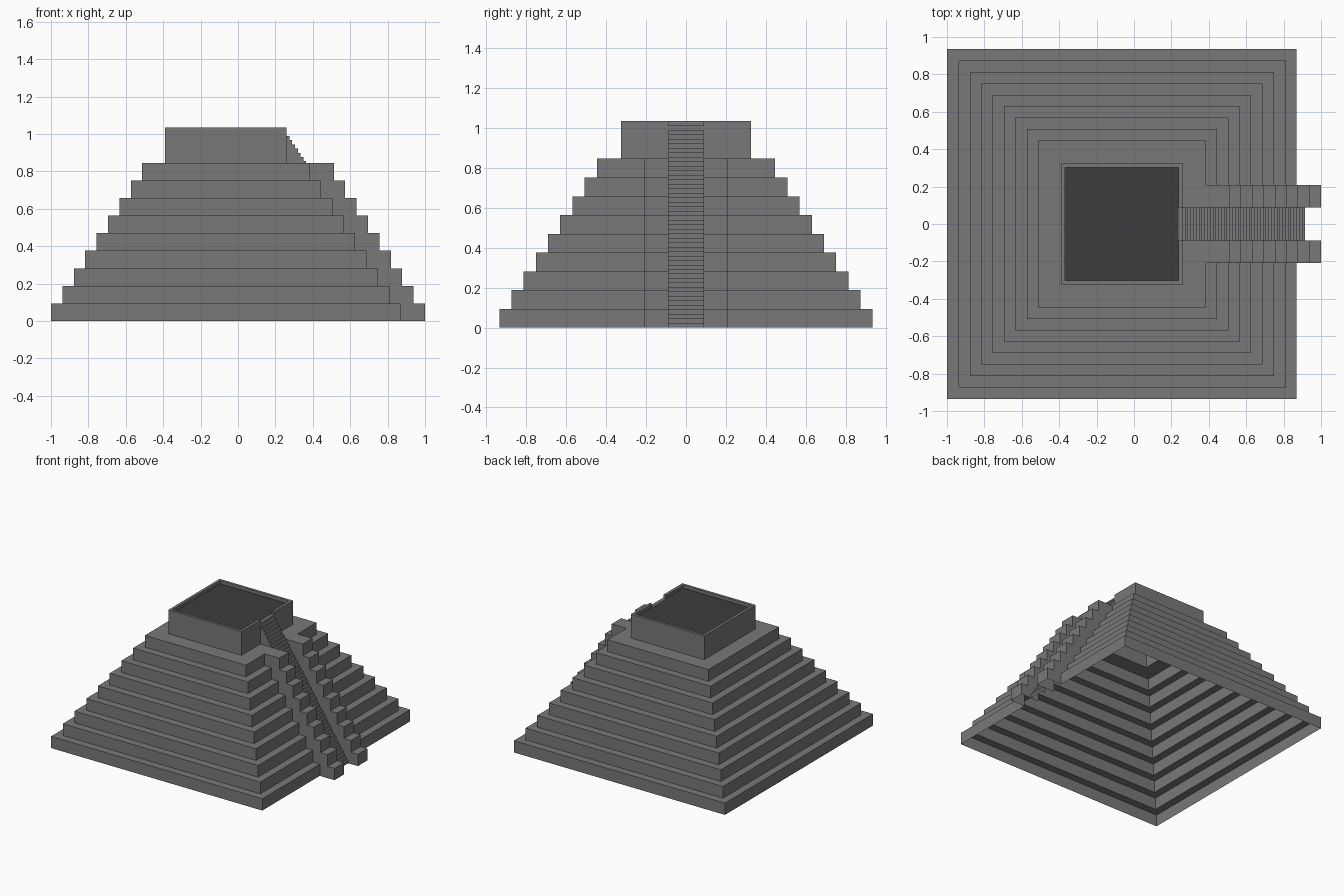
import bpy, bmesh
from mathutils import Vector

if "Cube" in bpy.data.objects:
    bpy.data.objects.remove(bpy.data.objects["Cube"])

CX = -0.065                 # centre of the tiers in x
TIERS, TIER_H, INSET = 9, 0.094, 0.061
TOP = TIERS * TIER_H        # platform height
ROOF, RIM = 1.012, 1.036
STAIR_Y, BLOCK_Y = 0.088, 0.208
STEPS = 45


def material(name, v):
    m = bpy.data.materials.new(name)
    m.diffuse_color = (v, v, v, 1)
    m.use_nodes = True
    m.node_tree.nodes["Principled BSDF"].inputs["Base Color"].default_value = m.diffuse_color
    return m


stone = material("grey stone", 0.19)
dark = material("dark roof", 0.045)


def make_object(name, bm, mat):
    bmesh.ops.remove_doubles(bm, verts=bm.verts, dist=1e-5)
    me = bpy.data.meshes.new(name)
    bm.to_mesh(me)
    bm.free()
    me.materials.append(mat)
    ob = bpy.data.objects.new(name, me)
    bpy.context.collection.objects.link(ob)
    return ob


def face(bm, pts):
    """Add a quad, skipping collapsed ones."""
    p = [Vector(q) for q in pts]
    if (p[2] - p[0]).cross(p[3] - p[1]).length > 1e-7:
        uniq = [q for i, q in enumerate(p) if (q - p[i - 1]).length > 1e-6]
        bm.faces.new([bm.verts.new(q) for q in uniq])


def outline(half, block_x, start_x):
    """Plan of one level, open at the stair channel, counterclockwise."""
    fx = CX + half
    side = [(start_x, STAIR_Y), (block_x, STAIR_Y), (block_x, BLOCK_Y),
            (fx, BLOCK_Y), (fx, half), (CX - half, half)]
    return side + [(x, -y) for x, y in reversed(side)]


def loft(name, sections, mat):
    bm = bmesh.new()
    for (pa, za), (pb, zb) in zip(sections, sections[1:]):
        for i in range(len(pa) - 1):
            face(bm, [(*pa[i], za), (*pa[i + 1], za),
                      (*pb[i + 1], zb), (*pb[i], zb)])
    return make_object(name, bm, mat)


# Stair line measurements
rise = ROOF / STEPS
first_x, last_x = 0.915, 0.26
run = (first_x - last_x) / (STEPS - 1)


def stair_x(z):
    return first_x - run * z / rise


# Hollow stepped body with side blocks, continuing into the temple and parapet
sections = []
for k in range(TIERS):
    half = 0.935 - INSET * k
    z0, z1 = k * TIER_H, (k + 1) * TIER_H
    plan = outline(half, CX + half + 0.13, stair_x(z1) - 0.015)
    sections += [(plan, z0), (plan, z1)]
temple = outline(0.325, CX + 0.325, 0.238)
inner = outline(0.303, CX + 0.303, 0.238)
sections += [(temple, TOP), (temple, RIM), (inner, RIM), (inner, ROOF)]
loft("stepped_pyramid", sections, stone)

# Sunken temple roof
bm = bmesh.new()
xa, xb, h = CX - 0.303, CX + 0.303, 0.303
face(bm, [(xa, -h, ROOF), (xb, -h, ROOF), (xb, h, ROOF), (xa, h, ROOF)])
make_object("temple_roof", bm, dark)

# Staircase: risers, treads, and cheeks where it rises above the platform
bm = bmesh.new()
w = STAIR_Y
for i in range(STEPS):
    z0, z1 = i * rise, (i + 1) * rise
    x0 = first_x - i * run
    x1 = x0 - run if i < STEPS - 1 else 0.238
    face(bm, [(x0, -w, z0), (x0, w, z0), (x0, w, z1), (x0, -w, z1)])
    face(bm, [(x0, -w, z1), (x0, w, z1), (x1, w, z1), (x1, -w, z1)])
    if z1 > TOP:
        face(bm, [(x1, -w, TOP), (x0, -w, TOP), (x0, -w, z1), (x1, -w, z1)])
        face(bm, [(x0, w, TOP), (x1, w, TOP), (x1, w, z1), (x0, w, z1)])
make_object("staircase", bm, stone)
